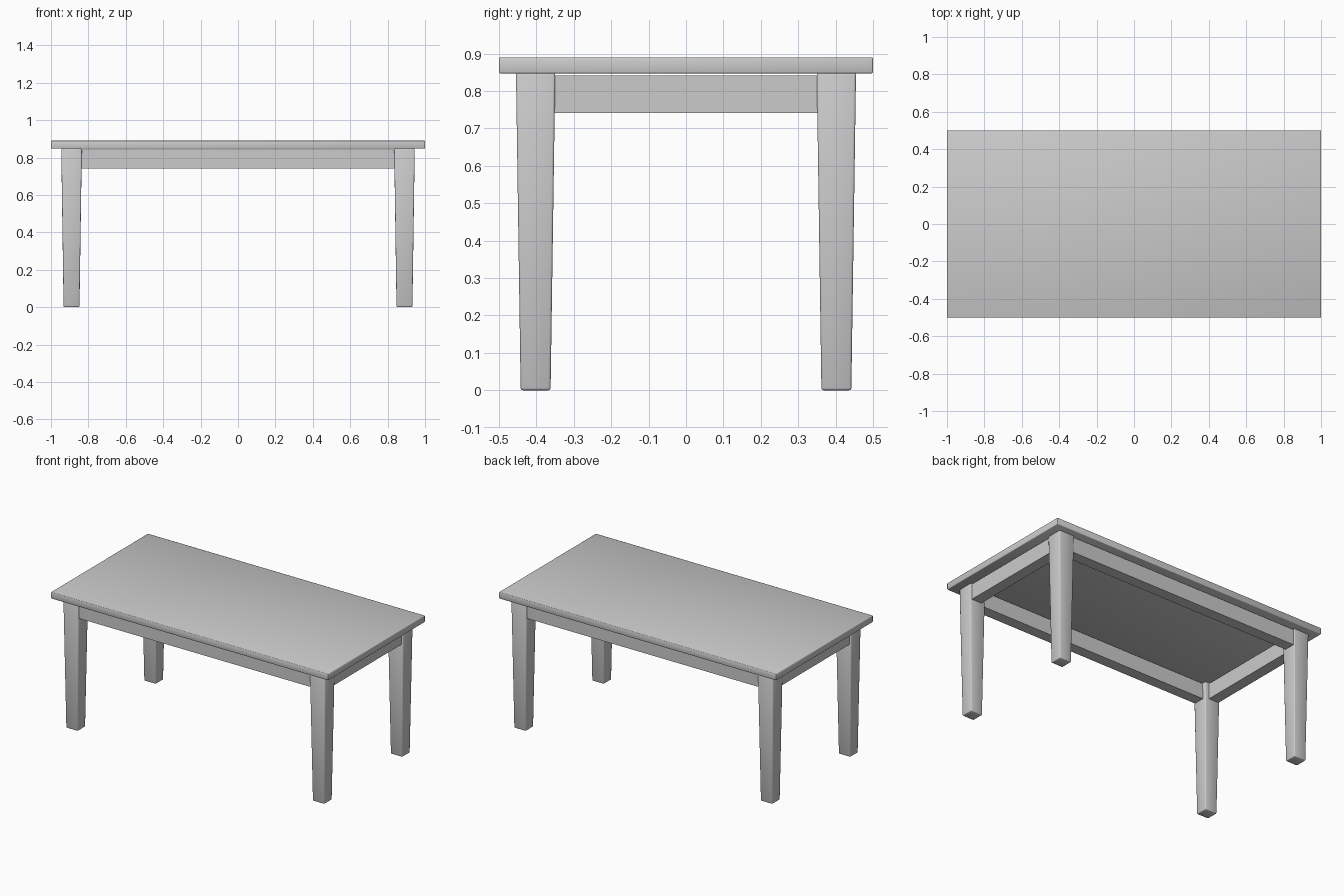
import bpy, bmesh

if "Cube" in bpy.data.objects:
    bpy.data.objects.remove(bpy.data.objects["Cube"])

grey = bpy.data.materials.new("plain grey")
grey.diffuse_color = (0.6, 0.6, 0.6, 1)
grey.use_nodes = True
grey.node_tree.nodes["Principled BSDF"].inputs["Base Color"].default_value = grey.diffuse_color


def block(name, center, bottom, top, z0, z1, bevel):
    """Box with separate half sizes (x, y) at its bottom and top."""
    bm = bmesh.new()
    bmesh.ops.create_cube(bm, size=2)
    for v in bm.verts:
        half, z = (top, z1) if v.co.z > 0 else (bottom, z0)
        v.co = (center[0] + v.co.x * half[0], center[1] + v.co.y * half[1], z)
    mesh = bpy.data.meshes.new(name)
    bm.to_mesh(mesh)
    bm.free()
    mesh.materials.append(grey)
    ob = bpy.data.objects.new(name, mesh)
    bpy.context.collection.objects.link(ob)
    if bevel:
        mod = ob.modifiers.new("soft edges", 'BEVEL')
        mod.width = bevel
        mod.segments = 2
        for p in mesh.polygons:
            p.use_smooth = True
    return ob


# Table top
block("table_top", (0, 0), (1, 0.5), (1, 0.5), 0.847, 0.89, 0.004)

# Tapered legs
for sx, side in ((-1, "left"), (1, "right")):
    for sy, end in ((-1, "front"), (1, "back")):
        block(f"{end}_{side}_leg", (sx * 0.89, sy * 0.402),
              (0.0425, 0.04), (0.055, 0.0525), 0, 0.848, 0.006)

# Aprons between the legs, just below the top
for s, end, side in ((-1, "front", "left"), (1, "back", "right")):
    long_half, short_half = (0.85, 0.036), (0.036, 0.365)
    block(f"{end}_apron", (0, s * 0.41), long_half, long_half, 0.741, 0.842, 0)
    block(f"{side}_apron", (s * 0.9, 0), short_half, short_half, 0.741, 0.842, 0)
